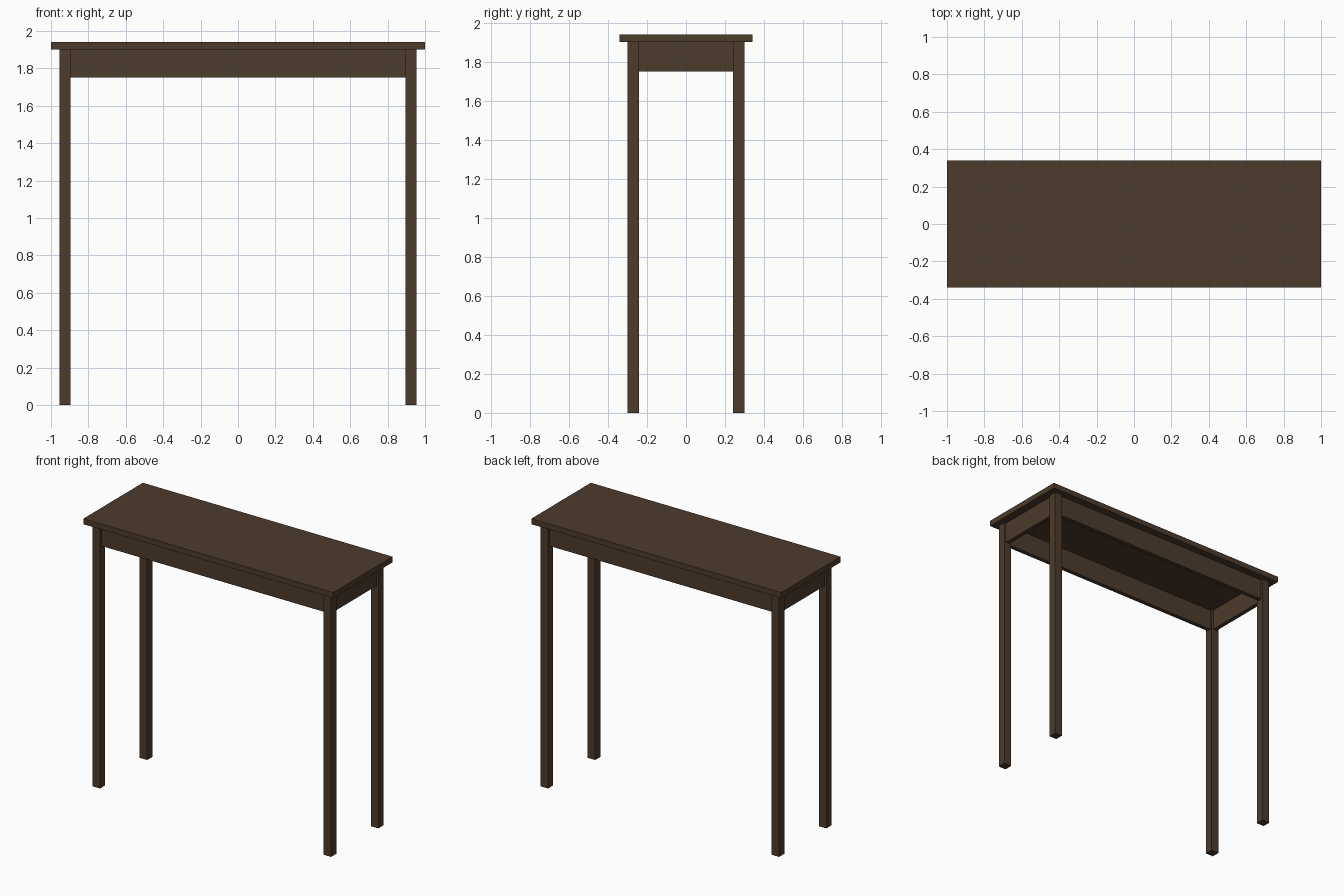
import bpy

cube = bpy.data.objects.get("Cube")
if cube:
    bpy.data.objects.remove(cube, do_unlink=True)

# Dark stained wood
wood = bpy.data.materials.new("dark_wood")
wood.use_nodes = True
color = (0.075, 0.043, 0.025, 1)
wood.diffuse_color = color
shader = wood.node_tree.nodes["Principled BSDF"]
shader.inputs["Base Color"].default_value = color
shader.inputs["Roughness"].default_value = 0.7


def box(name, center, size):
    """Box with its scale baked into the mesh."""
    bpy.ops.mesh.primitive_cube_add(size=1, location=center)
    obj = bpy.context.object
    obj.name = name
    obj.scale = size
    bpy.ops.object.transform_apply(location=False, rotation=False, scale=True)
    obj.data.materials.append(wood)
    return obj


HEIGHT, TOP_THICK = 1.94, 0.04
LEG, LEG_X, LEG_Y = 0.06, 0.925, 0.27
APRON_H, APRON_THICK = 0.15, 0.03
under = HEIGHT - TOP_THICK
apron_z = under - APRON_H / 2

# Overhanging top
box("table_top", (0, 0, HEIGHT - TOP_THICK / 2), (2, 0.68, TOP_THICK))

# Square legs
for side, sx in (("left", 1), ("right", -1)):
    for end, sy in (("front", -1), ("back", 1)):
        box(f"{end}_{side}_leg", (sx * LEG_X, sy * LEG_Y, under / 2),
            (LEG, LEG, under))

# Aprons centred on the legs
for end, sy in (("front", -1), ("back", 1)):
    box(f"{end}_apron", (0, sy * LEG_Y, apron_z),
        (2 * LEG_X - LEG, APRON_THICK, APRON_H))
for side, sx in (("left", 1), ("right", -1)):
    box(f"{side}_apron", (sx * LEG_X, 0, apron_z),
        (APRON_THICK, 2 * LEG_Y - LEG, APRON_H))
